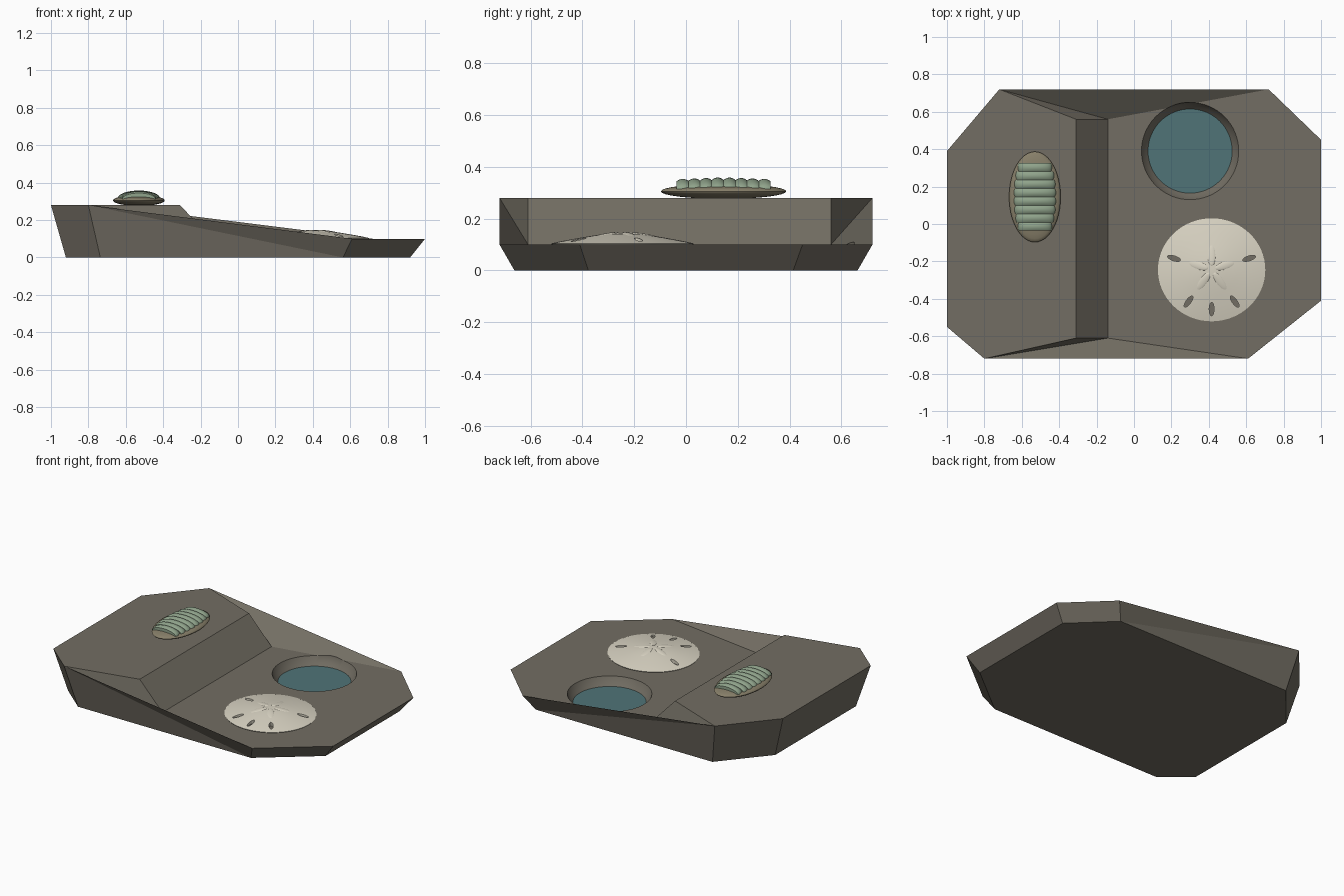
import bpy, bmesh
from math import sin, cos, pi, radians, sqrt

if "Cube" in bpy.data.objects:
    bpy.data.objects.remove(bpy.data.objects["Cube"])


def material(name, rgb):
    m = bpy.data.materials.new(name)
    m.diffuse_color = (*rgb, 1)
    m.use_nodes = True
    m.node_tree.nodes["Principled BSDF"].inputs["Base Color"].default_value = m.diffuse_color
    return m


ROCK = material("rock", (0.17, 0.155, 0.125))
WATER = material("water", (0.08, 0.175, 0.185))
CREAM = material("cream", (0.70, 0.66, 0.55))
TAN = material("tan", (0.24, 0.21, 0.14))
GREEN = material("green", (0.28, 0.37, 0.26))


def make(name, bm, mat, smooth=False, loc=(0, 0, 0)):
    bmesh.ops.recalc_face_normals(bm, faces=bm.faces)
    me = bpy.data.meshes.new(name)
    for f in bm.faces:
        f.smooth = smooth
    bm.to_mesh(me)
    bm.free()
    ob = bpy.data.objects.new(name, me)
    bpy.context.collection.objects.link(ob)
    ob.location = loc
    me.materials.append(mat)
    if smooth:
        bpy.ops.object.select_all(action='DESELECT')
        ob.select_set(True)
        bpy.context.view_layer.objects.active = ob
        bpy.ops.object.shade_smooth_by_angle(angle=radians(35))
    return ob


def loft(bm, rings):
    """Closed solid through equal-length rings of points."""
    rows = [[bm.verts.new(p) for p in r] for r in rings]
    n = len(rows[0])
    for a, b in zip(rows, rows[1:]):
        for i in range(n):
            j = (i + 1) % n
            bm.faces.new((a[i], a[j], b[j], b[i]))
    bm.faces.new(rows[0])
    bm.faces.new(rows[-1])


def turned(bm, profile, x=0, y=0, sy=1, n=64, angle=0):
    """Elliptical turned solid from (radius, z) pairs, rotated by angle."""
    rings = []
    for r, z in profile:
        ring = []
        for i in range(n):
            u, v = r * cos(2 * pi * i / n), r * sy * sin(2 * pi * i / n)
            ring.append((x + u * cos(angle) - v * sin(angle),
                         y + u * sin(angle) + v * cos(angle), z))
        rings.append(ring)
    loft(bm, rings)


def cut(target, cutter):
    cutter.hide_render = True
    cutter.hide_viewport = False
    cutter.display_type = 'WIRE'
    mod = target.modifiers.new("cut", 'BOOLEAN')
    mod.object = cutter
    mod.operation = 'DIFFERENCE'
    mod.solver = 'EXACT'


# stepped rock slab: outline clockwise seen from above, tapering to the base
HI, LO = 0.28, 0.10
outline = [(-1, -.55, HI), (-1, .39, HI), (-.72, .72, HI), (.72, .72, LO),
           (1, .45, LO), (1, -.41, LO), (.61, -.72, LO), (-.8, -.72, HI)]
bm = bmesh.new()
top = [bm.verts.new(p) for p in outline]
bot = [bm.verts.new((x * .92, y * .92, 0)) for x, y, z in outline]
hf, hb, lf, lb = [bm.verts.new(p) for p in
                  [(-.31, -.61, HI), (-.31, .56, HI), (-.14, -.61, LO), (-.14, .56, LO)]]
bm.faces.new(bot)
for i in range(8):
    j = (i + 1) % 8
    if i == 2:
        bm.faces.new((top[i], top[j], bot[j]))
        bm.faces.new((top[i], bot[j], bot[i]))
    elif i == 6:
        bm.faces.new((top[j], bot[i], top[i]))
        bm.faces.new((top[j], bot[j], bot[i]))
    else:
        bm.faces.new((top[i], top[j], bot[j], bot[i]))
for f in [(top[0], top[1], top[2], hb, hf, top[7]), (hf, hb, lb, lf),
          (lf, lb, top[3], top[4], top[5], top[6]),
          (top[2], lb, hb), (top[2], top[3], lb),
          (top[7], hf, lf), (top[7], lf, top[6])]:
    bm.faces.new(f)
rock = make("rock", bm, ROCK)

# pool basin and water
bm = bmesh.new()
turned(bm, [(.212, .03), (.22, .04), (.242, .062), (.26, .10), (.268, .2)], .30, .39)
cut(rock, make("pool_cutter", bm, ROCK, True))
bm = bmesh.new()
turned(bm, [(.226, .025), (.226, .045)], .30, .39)
make("pool_water", bm, WATER)

# sand dollar dome with five slots
CX, CY = .415, -.245
dome = [(.27, .09), (.284, .099), (.287, .104), (.25, .112), (.2, .121),
        (.14, .131), (.08, .140), (.03, .1445), (.005, .145)]
bm = bmesh.new()
turned(bm, dome, CX, CY, .96)
dollar = make("sand_dollar", bm, CREAM, True)
bm = bmesh.new()
for deg in (17, 163, 234, 270, 306):
    a = radians(deg)
    turned(bm, [(.036, .08), (.036, .2)], CX + .21 * cos(a), CY + .21 * sin(a), .36, 20, a)
cut(dollar, make("slot_cutter", bm, CREAM))

# five petals lying on the dome
for k in range(5):
    a = radians(90 + 72 * k)
    bm = bmesh.new()
    bmesh.ops.create_uvsphere(bm, u_segments=24, v_segments=10, radius=1)
    bmesh.ops.scale(bm, vec=(.06, .022, .006), verts=bm.verts)
    petal = make("petal", bm, CREAM, True, (CX + .08 * cos(a), CY + .08 * sin(a), .1365))
    petal.rotation_euler = (0, radians(9), a)

# chiton girdle
X, Y = -.53, .145
bm = bmesh.new()
bmesh.ops.create_uvsphere(bm, u_segments=48, v_segments=16, radius=1)
bmesh.ops.scale(bm, vec=(.138, .242, .029), verts=bm.verts)
make("chiton_girdle", bm, TAN, True, (X, Y, .305))

# eight arched plates, shorter and narrower toward the ends
for k in range(8):
    d = (k - 3.5) * .045
    w = .115 * sqrt(1 - (d / .26) ** 2)
    h = .045 - .006 * abs(d) / .16
    rings = []
    for s in range(9):
        t = s / 4 - 1
        q = 1 - .22 * t * t
        e = 1 - .05 * t * t
        rings.append([(w * e * cos(pi * i / 18), d + .0235 * t,
                       h * q * sin(pi * i / 18)) for i in range(19)])
    bm = bmesh.new()
    loft(bm, rings)
    make("chiton_plate", bm, GREEN, True, (X, Y, .314))
